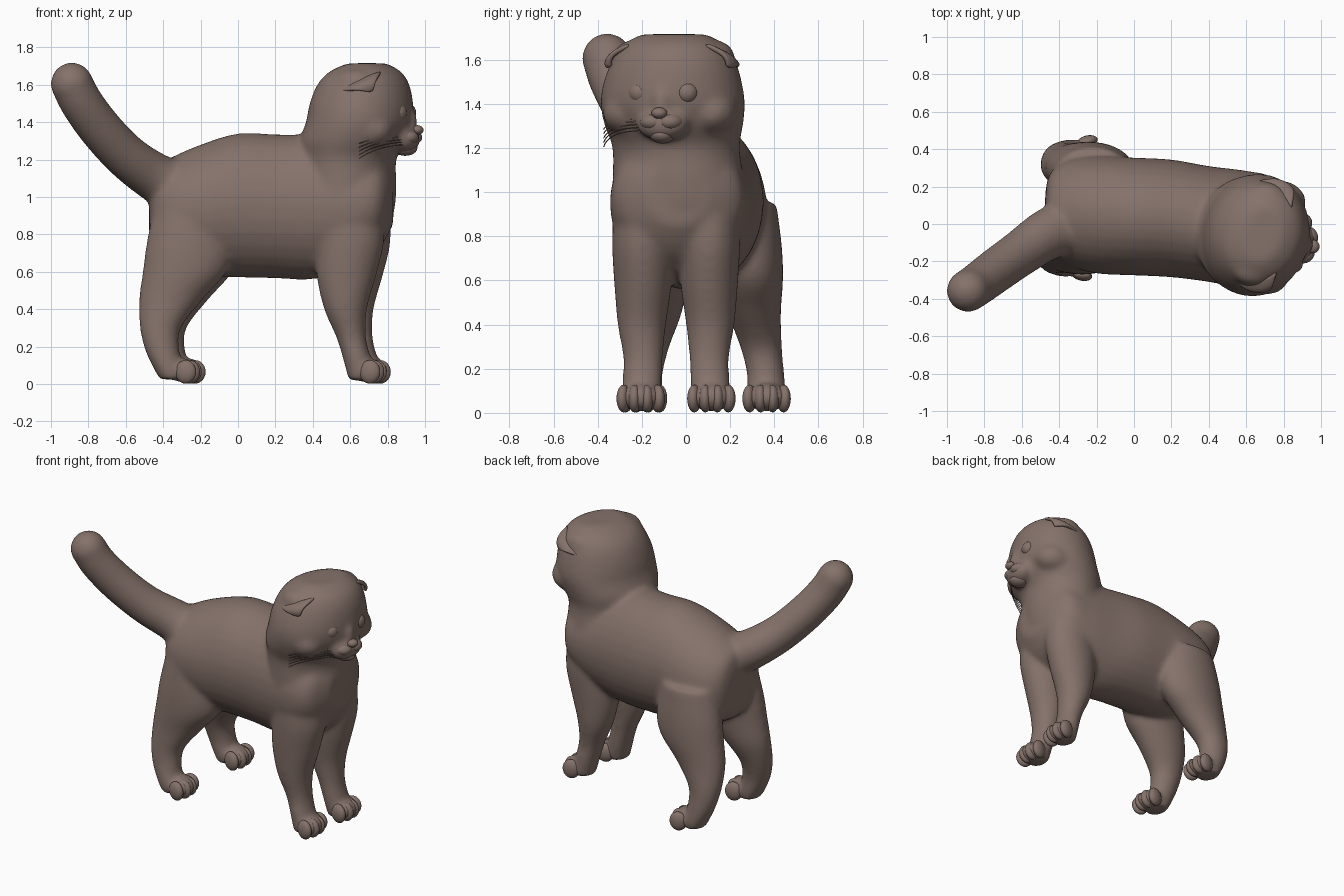
import bpy, bmesh, math
from mathutils import Vector, Matrix

if "Cube" in bpy.data.objects:
    bpy.data.objects.remove(bpy.data.objects["Cube"])

fur = bpy.data.materials.new("brown_fur")
fur.diffuse_color = (0.235, 0.168, 0.145, 1)
fur.use_nodes = True
fur.node_tree.nodes["Principled BSDF"].inputs["Base Color"].default_value = fur.diffuse_color
YAW = math.radians(-13)          # head turned slightly towards -y


def head(f, l, z):
    """Head space (forward, left, height) to world."""
    v = Matrix.Rotation(YAW, 3, 'Z') @ Vector((f, l, 0))
    return Vector((0.65 + v.x, -0.05 + v.y, z))


def finish(bm, name):
    bmesh.ops.recalc_face_normals(bm, faces=bm.faces[:])
    me = bpy.data.meshes.new(name)
    bm.to_mesh(me)
    bm.free()
    me.materials.append(fur)
    me.polygons.foreach_set("use_smooth", [True] * len(me.polygons))
    ob = bpy.data.objects.new(name, me)
    bpy.context.collection.objects.link(ob)
    return ob


def ball(bm, c, r, yaw=0.0, seg=24):
    m = Matrix.Translation(c) @ Matrix.Rotation(yaw, 4, 'Z') @ Matrix.Diagonal((*r, 1))
    bmesh.ops.create_uvsphere(bm, u_segments=seg, v_segments=seg // 2, radius=1, matrix=m)


def resample(rows, n=4):
    """Catmull-Rom interpolation of rows of numbers."""
    out = []
    for i in range(len(rows) - 1):
        p = [rows[max(0, min(len(rows) - 1, i + k))] for k in (-1, 0, 1, 2)]
        for j in range(n):
            t = j / n
            out.append([0.5 * (2 * b + (c - a) * t + (2 * a - 5 * b + 4 * c - d) * t * t
                               + (3 * b - a - 3 * c + d) * t ** 3) for a, b, c, d in zip(*p)])
    return out + [list(rows[-1])]


def loft(bm, rows, mode, yaw=0.0, seg=32):
    """Rows are x, y, z, radius_a, radius_b; mode is the ring plane."""
    rows = resample(rows)
    rings = []
    for i, (x, y, z, ra, rb) in enumerate(rows):
        if mode == 'XY':
            rot = Matrix.Rotation(yaw, 3, 'Z')
            a, b = rot @ Vector((1, 0, 0)), rot @ Vector((0, 1, 0))
        elif mode == 'YZ':
            a, b = Vector((0, 1, 0)), Vector((0, 0, 1))
        else:
            p, q = rows[max(0, i - 1)], rows[min(len(rows) - 1, i + 1)]
            t = (Vector(q[:3]) - Vector(p[:3])).normalized()
            a = t.cross(Vector((0, 1, 0))).normalized()
            b = t.cross(a)
        rings.append([bm.verts.new(Vector((x, y, z)) + a * ra * math.cos(w) + b * rb * math.sin(w))
                      for w in (2 * math.pi * k / seg for k in range(seg))])
    for r, s in zip(rings, rings[1:]):
        for k in range(seg):
            bm.faces.new((r[k], r[(k + 1) % seg], s[(k + 1) % seg], s[k]))
    bm.faces.new(rings[0])
    bm.faces.new(rings[-1])


body = bmesh.new()

# torso
loft(body, [(-.475, .06, .92, .10, .12), (-.45, .06, .93, .21, .22), (-.36, .06, .93, .28, .28),
            (-.2, .05, .93, .315, .35), (0, .04, .955, .315, .385), (.2, .03, .95, .315, .385),
            (.4, 0, .945, .31, .385), (.6, -.03, .95, .315, .34), (.75, -.035, .98, .28, .26),
            (.83, -.035, 1.0, .14, .15)], 'YZ')

# chest, neck and skull
loft(body, [(.60, -.03, .72, .13, .20), (.585, -.03, .9, .24, .30), (.59, -.035, 1.05, .255, .30),
            (.59, -.045, 1.2, .255, .29), (.615, -.055, 1.3, .285, .315), (.65, -.06, 1.4, .285, .33),
            (.66, -.06, 1.5, .275, .315), (.67, -.055, 1.6, .245, .28), (.68, -.055, 1.67, .19, .23),
            (.69, -.055, 1.715, .10, .15)], 'XY', YAW)
ball(body, head(.25, 0, 1.31), (.08, .12, .08), YAW)      # muzzle
ball(body, head(.24, 0, 1.40), (.08, .05, .10), YAW)      # nose bridge
for s in (-1, 1):
    ball(body, head(.02, s * .20, 1.61), (.11, .08, .075), YAW)   # ear mounds
    ball(body, head(.10, s * .20, 1.36), (.13, .11, .10), YAW)    # cheeks

# tail
loft(body, [(-.28, 0, 1.02, .15, .16), (-.45, -.05, 1.11, .13, .14), (-.6, -.15, 1.22, .12, .125),
            (-.74, -.25, 1.37, .117, .12), (-.84, -.325, 1.51, .115, .115),
            (-.885, -.355, 1.60, .113, .113)], 'PATH')
ball(body, (-.888, -.357, 1.605), (.115, .115, .115))

# legs with paws; the far leg is mirrored about a middle line and shifted along x
FRONT = [(.60, -.19, .9, .18, .14), (.60, -.195, .75, .18, .14), (.58, -.195, .58, .16, .13),
         (.575, -.2, .4, .115, .11), (.605, -.195, .25, .08, .09), (.64, -.2, .12, .075, .09),
         (.655, -.205, .02, .065, .08)]
REAR = [(-.25, -.10, .95, .20, .14), (-.26, -.12, .75, .23, .145), (-.285, -.13, .6, .225, .14),
        (-.36, -.14, .45, .17, .12), (-.415, -.17, .3, .11, .095), (-.405, -.19, .18, .092, .085),
        (-.37, -.195, .08, .08, .09), (-.36, -.195, .025, .06, .08)]
toes = []
for name, rows, mid, dx, toe_x, toe_y in (("front", FRONT, -.045, .035, .725, -.205),
                                          ("rear", REAR, .085, .03, -.26, -.195)):
    for far in (0, 1):
        flip = (lambda y: 2 * mid - y) if far else (lambda y: y)
        loft(body, [(x + dx * far, flip(y), z, a, b) for x, y, z, a, b in rows], 'XY')
        px, py = toe_x + dx * far, flip(toe_y)
        ball(body, (px - .025, py, .07), (.08, .1, .065))
        toes.append((name + ("_left" if far else "_right") + "_toes", px, py))

cat = finish(body, "body")
m = cat.modifiers.new("blend", 'REMESH')
m.mode, m.voxel_size, m.use_smooth_shade = 'VOXEL', .013, True
m = cat.modifiers.new("soften", 'SMOOTH')
m.factor, m.iterations = .5, 22

# toes
for name, x, y in toes:
    bm = bmesh.new()
    for off, back in ((-.077, .02), (-.027, 0), (.027, 0), (.077, .02)):
        ball(bm, (x - back, y + off, .065), (.057, .031, .063), off * 3)
    finish(bm, name)

# nose, muzzle pads and chin
bm = bmesh.new()
ball(bm, head(.315, 0, 1.358), (.035, .036, .026), YAW)
finish(bm, "nose")
bm = bmesh.new()
for s in (-1, 1):
    ball(bm, head(.268, s * .042, 1.318), (.065, .06, .042), YAW - s * .25)
finish(bm, "muzzle_pads")
bm = bmesh.new()
ball(bm, head(.25, 0, 1.262), (.066, .06, .042), YAW)
finish(bm, "chin")

for s, side in ((-1, "right"), (1, "left")):
    # eyeball and lid
    c = head(.232, s * .11, 1.45)
    d = Matrix.Rotation(YAW + s * .38, 3, 'Z') @ Vector((1, 0, .05))
    bm = bmesh.new()
    ball(bm, c, (.052, .052, .052))
    finish(bm, side + "_eye")
    bpy.ops.mesh.primitive_torus_add(major_segments=32, minor_segments=10, major_radius=.05,
                                     minor_radius=.010, location=c + d * .018,
                                     rotation=d.to_track_quat('Z', 'Y').to_euler())
    lid = bpy.context.object
    lid.name = side + "_eyelid"
    lid.data.materials.append(fur)
    bpy.ops.object.shade_smooth()

    # folded ear flap: a patch from a hinge line to a forward tip
    A, B, T = head(-.06, s * .27, 1.56), head(.16, s * .17, 1.67), head(.13, s * .275, 1.565)
    out = head(.05, s * .22, .05) - head(0, 0, 0)
    bm = bmesh.new()
    n, grid = 8, []
    for j in range(n + 1):
        v = j / n
        row = []
        for i in range(n + 1):
            u = i / n
            p = A.lerp(B, u).lerp(T, v * .97)
            p += out * (.13 * math.sin(math.pi * u) * (1 - v) + .13 * math.sin(math.pi * v))
            row.append(bm.verts.new(p))
        grid.append(row)
    for j in range(n):
        for i in range(n):
            bm.faces.new((grid[j][i], grid[j][i + 1], grid[j + 1][i + 1], grid[j + 1][i]))
    ear = finish(bm, side + "_ear")
    m = ear.modifiers.new("thickness", 'SOLIDIFY')
    m.thickness, m.offset = .022, 0
    m = ear.modifiers.new("round", 'SUBSURF')
    m.levels = m.render_levels = 1

# whiskers on the right cheek
cu = bpy.data.curves.new("whiskers", 'CURVE')
cu.dimensions, cu.bevel_depth, cu.bevel_resolution = '3D', .0025, 1
for k in range(5):
    z = 1.335 - .014 * k
    sp = cu.splines.new('NURBS')
    sp.points.add(3)
    for p, q in zip(sp.points, (head(.27, -.08, z), head(.22, -.20, z - .002),
                                head(.14, -.28, z - .02), head(.07, -.315, z - .05 - .006 * k))):
        p.co = (*q, 1)
    sp.use_endpoint_u, sp.order_u = True, 4
cu.materials.append(fur)
bpy.context.collection.objects.link(bpy.data.objects.new("whiskers", cu))
